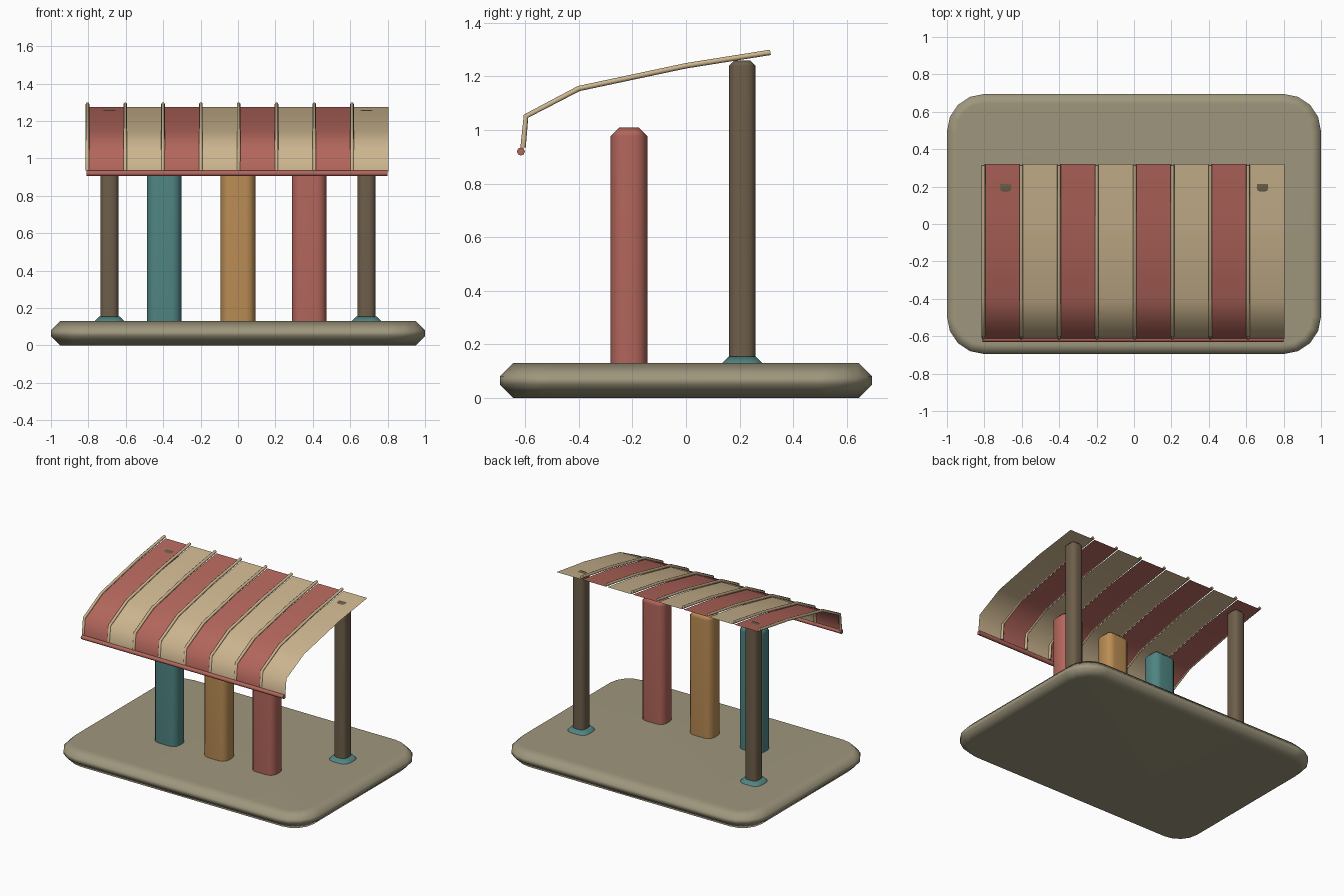
import bpy, bmesh
from math import sin, cos, pi, radians

cube = bpy.data.objects.get("Cube")
if cube:
    bpy.data.objects.remove(cube)


def material(name, *srgb):
    lin = [(c / 12.92 if c <= 0.04045 else ((c + 0.055) / 1.055) ** 2.4) for c in srgb]
    m = bpy.data.materials.new(name)
    m.use_nodes = True
    m.diffuse_color = (*lin, 1)
    m.node_tree.nodes["Principled BSDF"].inputs["Base Color"].default_value = (*lin, 1)
    return m


stone = material("stone", 0.62, 0.59, 0.49)
cream = material("cream", 0.80, 0.71, 0.56)
red = material("brick red", 0.70, 0.40, 0.36)
teal = material("teal", 0.31, 0.52, 0.51)
gold = material("gold", 0.73, 0.55, 0.33)
brown = material("brown", 0.43, 0.37, 0.29)


def finish(name, bm, mat, angle):
    mesh = bpy.data.meshes.new(name)
    bm.to_mesh(mesh)
    bm.free()
    mesh.materials.append(mat)
    ob = bpy.data.objects.new(name, mesh)
    bpy.context.collection.objects.link(ob)
    bpy.ops.object.select_all(action="DESELECT")
    ob.select_set(True)
    bpy.context.view_layer.objects.active = ob
    bpy.ops.object.shade_smooth_by_angle(angle=radians(angle))
    return ob


def rounded_block(name, mat, x, y, w, d, z0, z1, radius, chamfer, segs=3):
    """Rounded-rectangle prism with chamfered top and bottom rims."""
    bm = bmesh.new()
    rings = []
    for z, inset in ((z0, chamfer), (z0 + chamfer, 0), (z1 - chamfer, 0), (z1, chamfer)):
        r = radius - inset
        ring = []
        for q, (sx, sy) in enumerate(((1, 1), (-1, 1), (-1, -1), (1, -1))):
            for i in range(segs + 1):
                a = (q + i / segs) * pi / 2
                ring.append(bm.verts.new((x + sx * (w / 2 - radius) + r * cos(a),
                                          y + sy * (d / 2 - radius) + r * sin(a), z)))
        rings.append(ring)
    n = len(rings[0])
    for lo, hi in zip(rings, rings[1:]):
        for i in range(n):
            j = (i + 1) % n
            bm.faces.new((lo[i], lo[j], hi[j], hi[i]))
    bm.faces.new(rings[0][::-1])
    bm.faces.new(rings[-1])
    ob = finish(name, bm, mat, 50)
    # Keeps the broad faces flat while the rims stay soft
    ob.modifiers.new("Weighted Normal", "WEIGHTED_NORMAL").keep_sharp = True
    return ob


def rod(name, mat, points, radius):
    cu = bpy.data.curves.new(name, "CURVE")
    cu.dimensions = "3D"
    cu.bevel_depth = radius
    cu.bevel_resolution = 2
    cu.use_fill_caps = True
    sp = cu.splines.new("POLY")
    sp.points.add(len(points) - 1)
    for p, co in zip(sp.points, points):
        p.co = (*co, 1)
    cu.materials.append(mat)
    ob = bpy.data.objects.new(name, cu)
    bpy.context.collection.objects.link(ob)


# Base slab
rounded_block("base", stone, 0, 0, 2.0, 1.39, 0, 0.13, 0.2, 0.05, 4)

# Three display columns
for name, mat, x in (("left_column", red, 0.38), ("middle_column", gold, 0),
                     ("right_column", teal, -0.395)):
    rounded_block(name, mat, x, -0.213, 0.185, 0.137, 0.06, 1.01, 0.05, 0.032)

# Rear posts with feet
for side, x in (("left", 0.687), ("right", -0.687)):
    rounded_block(side + "_post", brown, x, 0.21, 0.097, 0.1, 0.05, 1.26, 0.035, 0.02)
    rounded_block(side + "_post_foot", teal, x, 0.21, 0.17, 0.16, 0.08, 0.155, 0.055, 0.03)

# Striped canopy: bent strips with a rib beside each one
sheet = [(-0.612, 0.93), (-0.6, 1.045), (-0.4, 1.145), (0, 1.23), (0.32, 1.275)]
rib = [(-0.608, 0.935), (-0.597, 1.052), (-0.4, 1.155), (0, 1.24), (0.315, 1.29)]
pitch, width = 0.2021, 0.191
for i in range(8):
    x = -0.805 + i * pitch
    bm = bmesh.new()
    rows = [[bm.verts.new((px, y, z)) for px in (x + 0.005, x + 0.005 + width)]
            for y, z in sheet]
    for a, b in zip(rows, rows[1:]):
        bm.faces.new((a[0], a[1], b[1], b[0]))
    finish(f"canopy_strip_{i + 1}", bm, cream if i % 2 else red, 80)
    rod(f"canopy_rib_{i + 1}", cream, [(x, y, z) for y, z in rib], 0.01)

# Front edge rail
rod("front_rail", red, [(-0.81, -0.616, 0.92), (0.8, -0.616, 0.92)], 0.015)
